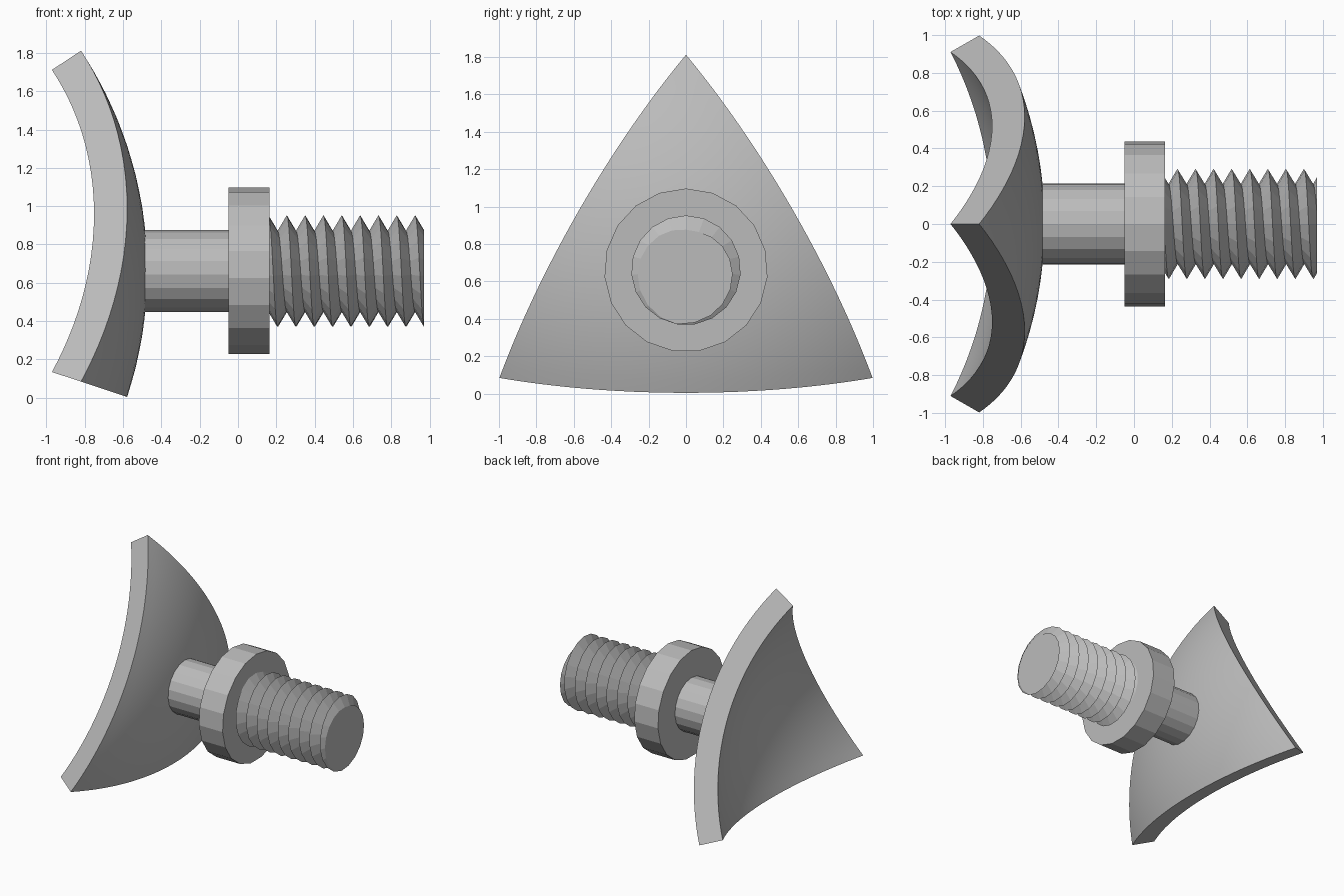
import bpy, bmesh, math
from mathutils import Matrix, Vector

cube = bpy.data.objects.get("Cube")
if cube:
    bpy.data.objects.remove(cube, do_unlink=True)

AXIS_Z = 0.66     # height of the shaft axis
SIDES = 19        # facets around the shaft

steel = bpy.data.materials.new("plain grey")
steel.use_nodes = True
GREY = (0.5, 0.5, 0.5, 1)
steel.diffuse_color = GREY
steel.node_tree.nodes["Principled BSDF"].inputs["Base Color"].default_value = GREY


def finish(bm, name):
    bmesh.ops.recalc_face_normals(bm, faces=bm.faces[:])
    mesh = bpy.data.meshes.new(name)
    bm.to_mesh(mesh)
    bm.free()
    mesh.materials.append(steel)
    obj = bpy.data.objects.new(name, mesh)
    bpy.context.collection.objects.link(obj)
    return obj


def around(x, radius, turn):
    """Point around the shaft; turn runs from the top towards the front."""
    a = turn * math.tau
    return Vector((x, -radius * math.sin(a), AXIS_Z + radius * math.cos(a)))


def cylinder(name, x0, x1, radius):
    bm = bmesh.new()
    rings = [[bm.verts.new(around(x, radius, i / SIDES)) for i in range(SIDES)]
             for x in (x0, x1)]
    for i in range(SIDES):
        j = (i + 1) % SIDES
        bm.faces.new((rings[0][i], rings[0][j], rings[1][j], rings[1][i]))
    for ring in rings:
        bm.faces.new(ring)
    return finish(bm, name)


# Curved plate: a triangular piece of a thick spherical shell
def curved_plate(center_x, outer, inner, spread):
    bm = bmesh.new()
    corners = [around(math.cos(spread), math.sin(spread), i / 3) for i in range(3)]
    bm.faces.new([bm.verts.new(c - Vector((0, 0, AXIS_Z))) for c in corners])
    bmesh.ops.subdivide_edges(bm, edges=bm.edges[:], cuts=23, use_grid_fill=True)
    for v in bm.verts:
        v.co = v.co.normalized() * outer
    new = bmesh.ops.extrude_face_region(bm, geom=bm.faces[:], use_keep_orig=True)
    for v in new["geom"]:
        if isinstance(v, bmesh.types.BMVert):
            v.co = v.co.normalized() * inner
    bmesh.ops.transform(bm, verts=bm.verts[:],
                        matrix=Matrix.Translation((center_x, 0, AXIS_Z)))
    return finish(bm, "curved_plate")


# Screw thread: helical ridge and valley lines, cut flat at both ends
def thread(x0, x1, first_ridge, pitch, ridge, valley):
    bm = bmesh.new()
    count = int((x1 - x0) / pitch * 2) + 8

    def radius_at(x, turn):
        phase = ((x - first_ridge) / pitch - turn) % 1
        return valley + (ridge - valley) * abs(1 - 2 * phase)

    columns = []
    for i in range(SIDES + 1):
        turn = i / SIDES
        column = []
        for k in range(-5, count - 5):
            x = first_ridge + pitch * (turn + k / 2)
            r = valley if k % 2 else ridge
            if not x0 < x < x1:
                x = min(max(x, x0), x1)
                r = radius_at(x, turn)
            column.append(bm.verts.new(around(x, r, turn)))
        columns.append(column)
    for a, b in zip(columns, columns[1:]):
        for k in range(count - 1):
            bm.faces.new((a[k], b[k], b[k + 1], a[k + 1]))
    bmesh.ops.remove_doubles(bm, verts=bm.verts[:], dist=0.0005)
    bmesh.ops.holes_fill(bm, edges=[e for e in bm.edges if e.is_boundary], sides=0)
    return finish(bm, "screw_thread")


plate = curved_plate(-2.56, 2.087, 1.905, math.radians(33.5))
cylinder("stem", -0.52, -0.03, 0.215)
cylinder("collar", -0.05, 0.165, 0.437)
thread(0.15, 0.97, 0.255, 0.0957, 0.293, 0.212)

# Smooth the plate faces and keep its rim sharp
bpy.ops.object.select_all(action="DESELECT")
plate.select_set(True)
bpy.context.view_layer.objects.active = plate
bpy.ops.object.shade_smooth_by_angle(angle=math.radians(30))
